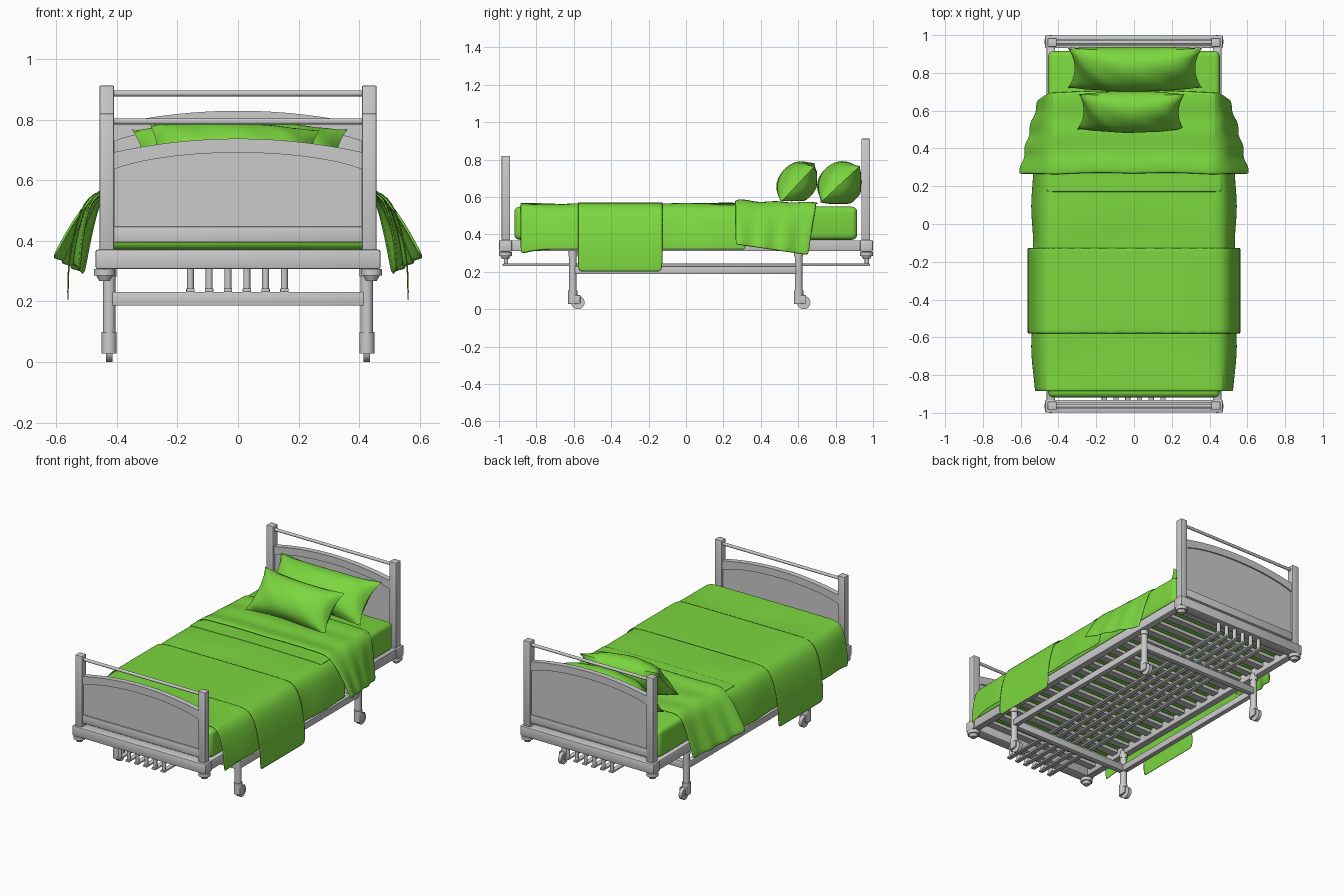
import bpy, bmesh, math
from mathutils import Vector, Matrix

if "Cube" in bpy.data.objects:
    bpy.data.objects.remove(bpy.data.objects["Cube"])

green = bpy.data.materials.new("green_cloth")
green.diffuse_color = (0.2, 0.68, 0.05, 1)
green.use_nodes = True
green.node_tree.nodes["Principled BSDF"].inputs["Base Color"].default_value = green.diffuse_color


def finish(name, bm, cloth=False, smooth=True):
    bmesh.ops.recalc_face_normals(bm, faces=bm.faces)
    me = bpy.data.meshes.new(name)
    bm.to_mesh(me)
    bm.free()
    ob = bpy.data.objects.new(name, me)
    bpy.context.collection.objects.link(ob)
    if cloth:
        me.materials.append(green)
    if smooth:
        bpy.context.view_layer.objects.active = ob
        bpy.ops.object.select_all(action='DESELECT')
        ob.select_set(True)
        bpy.ops.object.shade_smooth_by_angle(angle=math.radians(40))
    return ob


def box(name, x0, x1, y0, y1, z0, z1, bevel=0.0, seg=2, cloth=False):
    bm = bmesh.new()
    bmesh.ops.create_cube(bm, size=1)
    for v in bm.verts:
        v.co = Vector((x0 + (v.co.x + .5) * (x1 - x0), y0 + (v.co.y + .5) * (y1 - y0),
                       z0 + (v.co.z + .5) * (z1 - z0)))
    if bevel:
        bmesh.ops.bevel(bm, geom=bm.edges[:], offset=bevel, segments=seg, profile=.5, affect='EDGES')
    return finish(name, bm, cloth)


def rod(name, a, b, r, r2=None, seg=20):
    a, b = Vector(a), Vector(b)
    bm = bmesh.new()
    m = Matrix.Translation((a + b) / 2) @ (b - a).to_track_quat('Z', 'Y').to_matrix().to_4x4()
    bmesh.ops.create_cone(bm, cap_ends=True, segments=seg, radius1=r, radius2=r2 or r,
                          depth=(b - a).length, matrix=m)
    return finish(name, bm)


def arch_strip(name, rows, y, t):
    """Plate between a lower and an upper curve, given as (x, low, high)."""
    bm = bmesh.new()
    lo = [bm.verts.new((x, y - t / 2, l)) for x, l, h in rows]
    hi = [bm.verts.new((x, y - t / 2, h)) for x, l, h in rows]
    faces = [bm.faces.new((lo[i], lo[i + 1], hi[i + 1], hi[i])) for i in range(len(rows) - 1)]
    ext = bmesh.ops.extrude_face_region(bm, geom=faces)
    for v in ext['geom']:
        if isinstance(v, bmesh.types.BMVert):
            v.co.y += t
    return finish(name, bm)


# End boards: posts, hand rail, arched frame and recessed panel
xs = [-.42 + .84 * i / 32 for i in range(33)]
for end, y, lift in (("foot", -.963, 0), ("head", .961, .092)):
    def top(x):
        return .737 + lift - .047 * (x / .42) ** 2
    for s in (-1, 1):
        box(end + "_post", s * .433 - .024, s * .433 + .024, y - .023, y + .023, .37, .82 + lift, .004)
        box(end + "_board_stile", s * .416 - .008, s * .416 + .008, y - .017, y + .017, .395, .67 + lift)
    rod(end + "_hand_rail", (-.42, y, .794 + lift), (.42, y, .794 + lift), .0095)
    arch_strip(end + "_board_top", [(x, top(x) - .046 - .012 * (abs(x) / .42) ** 6, top(x)) for x in xs], y, .034)
    arch_strip(end + "_board_panel", [(x, .42, top(x) - .02) for x in xs], y, .016)
    box(end + "_board_bottom", -.42, .42, y - .017, y + .017, .395, .447, .003)
    # End beam of the frame and corner bumpers
    yb = math.copysign(.965, y)
    box(end + "_beam", -.47, .47, yb - .034, yb + .034, .307, .371, .007)
    for s in (-1, 1):
        rod("bumper", (s * .44, yb, .285), (s * .44, yb, .307), .035, seg=28)
        rod("bumper_base", (s * .44, yb, .268), (s * .44, yb, .286), .018, .028, seg=28)

# Side rails and slats
for s in (-1, 1):
    box("side_rail", s * .44 - .022, s * .44 + .022, -.94, .94, .31, .368, .004)
for i in range(18):
    y = -.88 + 1.76 * i / 17
    box("slat", -.43, .43, y - .024, y + .024, .34, .362)

# Legs with castors
for s in (-1, 1):
    for y in (-.605, .602):
        x = s * .425
        rod("leg", (x, y, .09), (x, y, .33), .0205)
        rod("leg_collar", (x, y, .283), (x, y, .31), .024)
        rod("leg_sleeve", (x, y, .028), (x, y, .1), .025)
        rod("castor_wheel", (x - .011, y + .027, .036), (x + .011, y + .027, .036), .036, seg=28)
        for f in (-1, 1):
            box("castor_fork", x + f * .018 - .004, x + f * .018 + .004, y - .015, y + .04, .03, .075, .003)
    box("lower_side_bar", s * .425 - .016, s * .425 + .016, -.6, .6, .188, .23, .003)
for y in (-.605, .602):
    box("lower_cross_bar", -.425, .425, y - .017, y + .017, .186, .232, .003)

# Long storage rods hung below the frame
for i in range(6):
    x = -.157 + .062 * i
    box("storage_rod", x - .014, x + .014, -.98, .985, .231, .243, .003)
    for y in (-.962, .967):
        rod("storage_rod_hanger", (x, y, .24), (x, y, .31), .0115, seg=12)

# Mattress
box("mattress", -.455, .455, -.918, .915, .371, .548, .028, 4, True)


def drape(name, y0, y1, n, prof, thick):
    """Cloth lofted along y from a mirrored half profile of (x, y shift, z)."""
    bm = bmesh.new()
    rows = []
    for i in range(n + 1):
        y = y0 + (y1 - y0) * i / n
        half = prof(y)
        row = [(-x, dy, z) for x, dy, z in reversed(half)] + half[1:]
        rows.append([bm.verts.new((x, y + dy, z)) for x, dy, z in row])
    for a, b in zip(rows, rows[1:]):
        for j in range(len(a) - 1):
            bm.faces.new((a[j], a[j + 1], b[j + 1], b[j]))
    ob = finish(name, bm, True)
    # single sheet: make sure it faces up before thickening
    if sum(p.normal.z for p in ob.data.polygons) < 0:
        ob.data.flip_normals()
    so = ob.modifiers.new("thickness", 'SOLIDIFY')
    so.thickness = thick
    so.offset = 0
    sub = ob.modifiers.new("soft", 'SUBSURF')
    sub.levels = sub.render_levels = 1
    return ob


def blanket_profile(y):
    foot = max(0, (-.72 - y) / .16) ** 2
    pts = [(x, 0, .561 + .003 * math.sin(13 * y + 4 * x)) for x in (0, .1, .2, .3, .38, .43)]
    for k, (x, z) in enumerate(((.466, .552), (.495, .52), (.515, .46), (.53, .385), (.538, .315))):
        w = k / 4
        pts.append((x + w * (.005 * math.sin(17 * y) - .012 * foot), 0, z - .022 * w * foot))
    return pts


def fold_profile(y):
    t = (y - .265) / .435
    ridge = .006 * math.exp(-((t - .05) / .12) ** 2) + .003 * math.sin(16 * t)
    pts = [(x, .006 * math.sin(9 * x), .574 + ridge - .008 * t) for x in (0, .1, .2, .3, .38, .43)]
    ex, ez, z0 = .608 - .09 * t - .015 * t ** 4, .345 - .058 * t, .572 - .01 * t
    for k in range(1, 7):
        w = k / 6
        pts.append((.44 + (ex - .44) * w ** .85 + .006 * w * math.sin(21 * t),
                    -.045 * w * t, z0 + (ez - z0) * w ** 1.25))
    return pts


def throw_profile(y):
    return [(x, 0, z) for x, z in ((0, .569), (.2, .569), (.38, .569), (.44, .567), (.475, .556), (.507, .525),
                                   (.53, .47), (.546, .4), (.558, .33), (.561, .26), (.561, .199))]


# Blanket, turned-down sheet and throw
drape("blanket", -.885, .32, 60, blanket_profile, .008)
drape("folded_sheet", .265, .70, 24, fold_profile, .009)
drape("throw", -.58, -.125, 12, throw_profile, .005)
rod_roll = drape("blanket_hem", .17, .30, 8, lambda y: [(x, 0, z + .006) for x, _, z in blanket_profile(y)[:7]], .006)


def pillow(name, width, height, puff, centre, lean, roll, floor, back):
    bm = bmesh.new()
    n, m = 28, 18
    rot = (Matrix.Translation(centre) @ Matrix.Rotation(roll, 4, 'Y') @ Matrix.Rotation(lean, 4, 'X'))
    for side in (-1, 1):
        g = []
        for i in range(n + 1):
            u = -1 + 2 * i / n
            row = []
            for j in range(m + 1):
                v = -1 + 2 * j / m
                bulge = ((1 - u ** 2) * (1 - v ** 2)) ** .55
                x = u * width / 2 * (1 - .1 * (1 - v * v) * u * u)
                h = v * height / 2 * (1 - .12 * (1 - u * u) * v * v)
                crease = 1 + .07 * math.sin(9 * u + 5 * v) * abs(u)
                p = rot @ Vector((x, h, side * puff * bulge * crease))
                # settle on the bed and against the support behind
                p.z = max(p.z, floor + .15 * (p.z - floor))
                p.y = min(p.y, back + .15 * (p.y - back))
                row.append(bm.verts.new(p))
            g.append(row)
        for i in range(n):
            for j in range(m):
                bm.faces.new((g[i][j], g[i + 1][j], g[i + 1][j + 1], g[i][j + 1]))
    bmesh.ops.remove_doubles(bm, verts=bm.verts[:], dist=.0004)
    return finish(name, bm, True)


# Pillows leaning on the headboard
pillow("rear_pillow", .71, .29, .115, (.005, .825, .668), math.radians(43), 0, .565, .935)
pillow("front_pillow", .56, .275, .1, (-.015, .595, .675), math.radians(47), math.radians(2), .58, .70)
